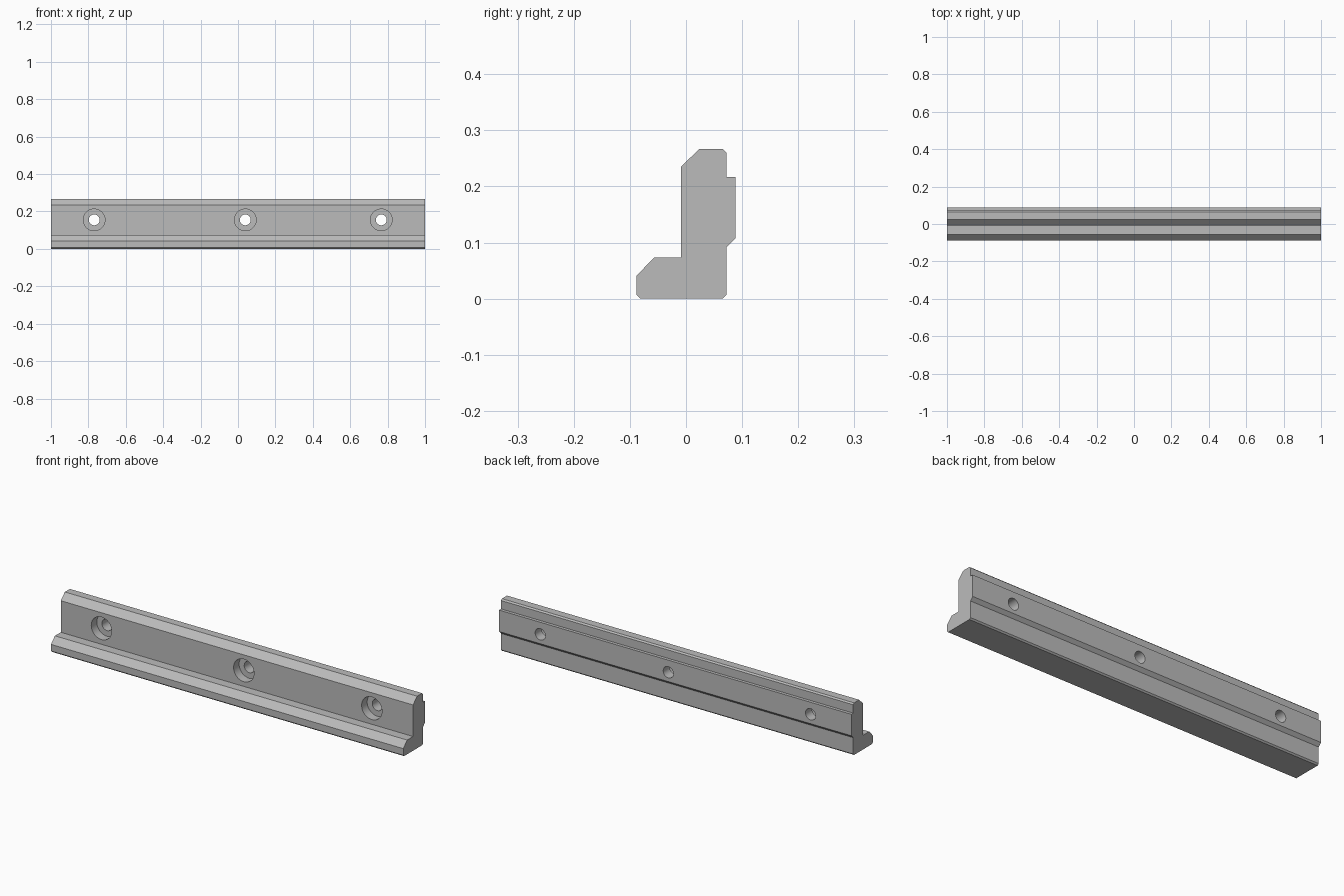
import bpy, bmesh, math

cube = bpy.data.objects.get("Cube")
if cube:
    bpy.data.objects.remove(cube, do_unlink=True)

metal = bpy.data.materials.new("plain grey")
metal.use_nodes = True
GREY = (0.5, 0.5, 0.5, 1)
metal.diffuse_color = GREY
metal.node_tree.nodes["Principled BSDF"].inputs["Base Color"].default_value = GREY

# Side profile (y, z) of the stepped jaw, extruded along its length
PROFILE = [(-0.081, 0), (0.065, 0), (0.072, 0.007), (0.072, 0.091),
           (0.088, 0.107), (0.088, 0.217), (0.072, 0.217), (0.072, 0.26),
           (0.065, 0.267), (0.024, 0.267), (-0.009, 0.235), (-0.009, 0.073),
           (-0.057, 0.073), (-0.088, 0.041), (-0.088, 0.007)]
HOLES = (-0.769, 0.039, 0.766)
HOLE_Z = 0.155
FRONT_Y = -0.009
BORE_DEPTH = 0.045


def mesh_object(name, bm):
    bmesh.ops.recalc_face_normals(bm, faces=bm.faces)
    mesh = bpy.data.meshes.new(name)
    bm.to_mesh(mesh)
    bm.free()
    mesh.materials.append(metal)
    obj = bpy.data.objects.new(name, mesh)
    bpy.context.collection.objects.link(obj)
    return obj


bm = bmesh.new()
end = bm.faces.new([bm.verts.new((-1, y, z)) for y, z in PROFILE])
ext = bmesh.ops.extrude_face_region(bm, geom=[end], use_keep_orig=True)
moved = [v for v in ext["geom"] if isinstance(v, bmesh.types.BMVert)]
bmesh.ops.translate(bm, verts=moved, vec=(2, 0, 0))
rail = mesh_object("clamping_rail", bm)


# Stepped plug: wide counterbore at the front, narrow hole right through
def hole_cutter(x):
    steps = [(0.058, FRONT_Y - 0.05), (0.058, FRONT_Y + BORE_DEPTH),
             (0.029, FRONT_Y + BORE_DEPTH), (0.029, 0.15)]
    n = 48
    bm = bmesh.new()
    rings = [[bm.verts.new((x + r * math.cos(math.tau * i / n), y,
                            HOLE_Z + r * math.sin(math.tau * i / n)))
              for i in range(n)] for r, y in steps]
    for a, b in zip(rings, rings[1:]):
        for i in range(n):
            j = (i + 1) % n
            bm.faces.new((a[i], a[j], b[j], b[i]))
    bm.faces.new(rings[0])
    bm.faces.new(rings[-1])
    return mesh_object("hole_cutter", bm)


for x in HOLES:
    cutter = hole_cutter(x)
    mod = rail.modifiers.new("bolt_hole", "BOOLEAN")
    mod.operation = "DIFFERENCE"
    mod.solver = "EXACT"
    mod.object = cutter
    bpy.context.view_layer.objects.active = rail
    bpy.ops.object.modifier_apply(modifier=mod.name)
    bpy.data.objects.remove(cutter, do_unlink=True)

# Smooth hole walls, crisp machined edges
bpy.ops.object.select_all(action="DESELECT")
rail.select_set(True)
bpy.context.view_layer.objects.active = rail
bpy.ops.object.shade_smooth_by_angle(angle=math.radians(20))
